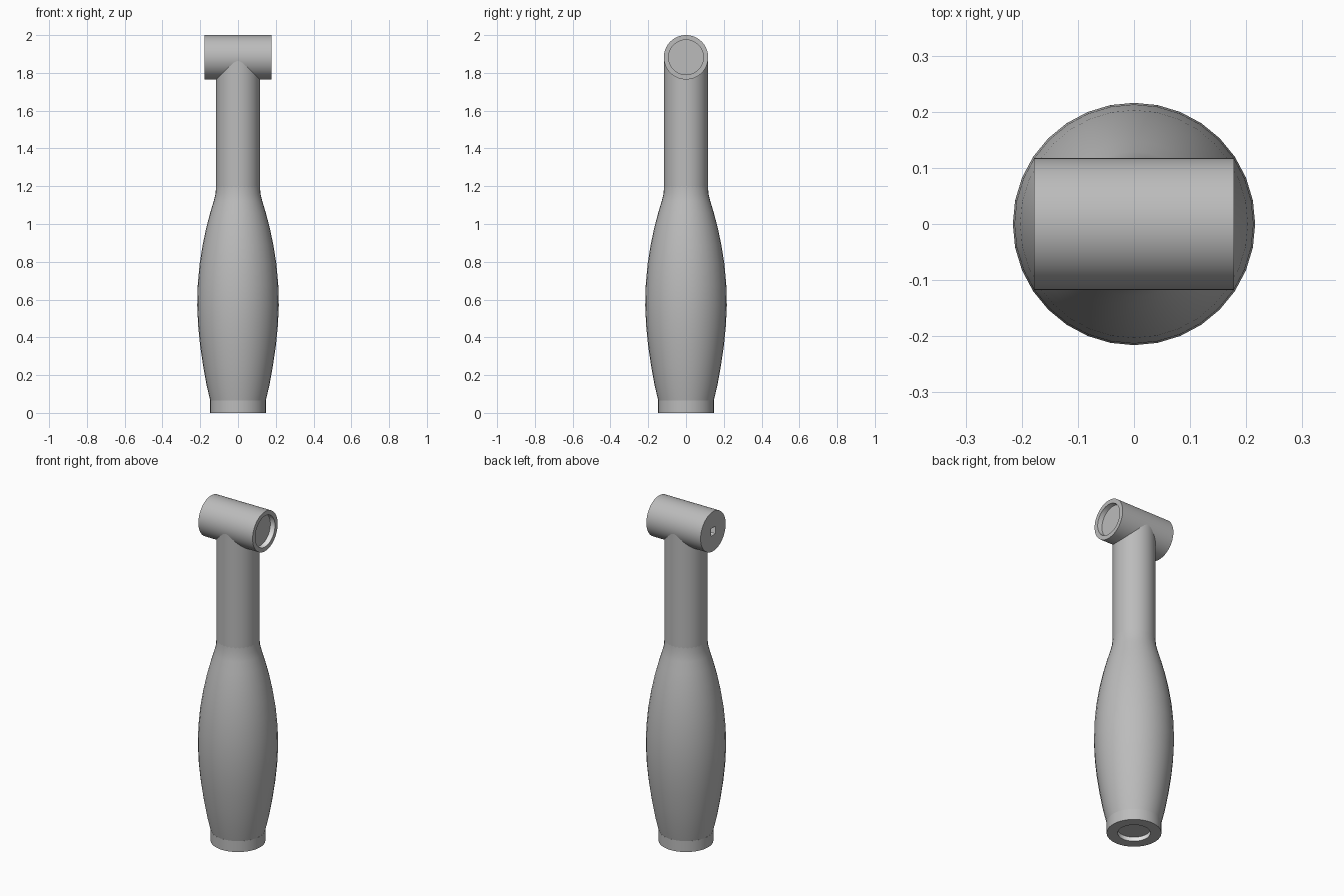
import bpy, bmesh, math
from mathutils import Matrix

cube = bpy.data.objects.get("Cube")
if cube:
    bpy.data.objects.remove(cube)


def material(name, value):
    m = bpy.data.materials.new(name)
    m.use_nodes = True
    colour = (value, value, value, 1)
    m.diffuse_color = colour
    m.node_tree.nodes["Principled BSDF"].inputs["Base Color"].default_value = colour
    return m


grey = material("mid grey", 0.5)
pale = material("pale grey", 0.85)


def lathe(name, profile, sides, pale_steps=(), square_rings=(), turn=None):
    """Revolve (radius, height) points about z; some rings may be square."""
    bm = bmesh.new()
    rings = []
    for i, (r, z) in enumerate(profile):
        ring = []
        for k in range(sides):
            a = math.tau * k / sides
            c, s = math.cos(a), math.sin(a)
            q = r / max(abs(c), abs(s)) if i in square_rings else r
            ring.append(bm.verts.new((q * c, q * s, z)))
        rings.append(ring)
    for i in range(len(rings) - 1):
        a, b = rings[i], rings[i + 1]
        for k in range(sides):
            n = (k + 1) % sides
            f = bm.faces.new((a[k], a[n], b[n], b[k]))
            f.material_index = 1 if i in pale_steps else 0
    bm.faces.new(rings[0][::-1])
    cap = bm.faces.new(rings[-1])
    cap.material_index = 1 if len(rings) - 1 in pale_steps else 0
    if turn:
        bm.transform(turn)
    bmesh.ops.recalc_face_normals(bm, faces=bm.faces)
    mesh = bpy.data.meshes.new(name)
    bm.to_mesh(mesh)
    bm.free()
    mesh.materials.append(grey)
    mesh.materials.append(pale)
    ob = bpy.data.objects.new(name, mesh)
    bpy.context.collection.objects.link(ob)
    bpy.ops.object.select_all(action="DESELECT")
    ob.select_set(True)
    bpy.context.view_layer.objects.active = ob
    bpy.ops.object.shade_smooth_by_angle(angle=math.radians(30))
    return ob


# Base collar with a shallow round recess underneath
lathe("base_collar", [(0.088, 0.025), (0.088, 0), (0.147, 0), (0.147, 0.065)],
      64, pale_steps=(0,))

# Swelling hand grip, narrowing into the neck
grip = [(0.147, 0.065), (0.167, 0.15), (0.185, 0.25), (0.201, 0.36),
        (0.211, 0.46), (0.216, 0.57), (0.213, 0.68), (0.203, 0.79),
        (0.187, 0.89), (0.168, 0.98), (0.147, 1.06), (0.129, 1.12),
        (0.119, 1.16), (0.116, 1.2)]
lathe("grip", grip, 32)

# Straight neck running up into the head
lathe("neck", [(0.116, 1.18), (0.116, 1.88)], 64)

# Cross head: square socket at one end, round recess at the other
to_x = Matrix.Translation((0, 0, 1.8825)) @ Matrix.Rotation(math.pi / 2, 4, "Y")
lathe("cross_head",
      [(0.022, -0.145), (0.022, -0.178), (0.1175, -0.178),
       (0.1175, 0.178), (0.092, 0.178), (0.092, 0.148)],
      64, pale_steps=(0, 4), square_rings=(0, 1), turn=to_x)
